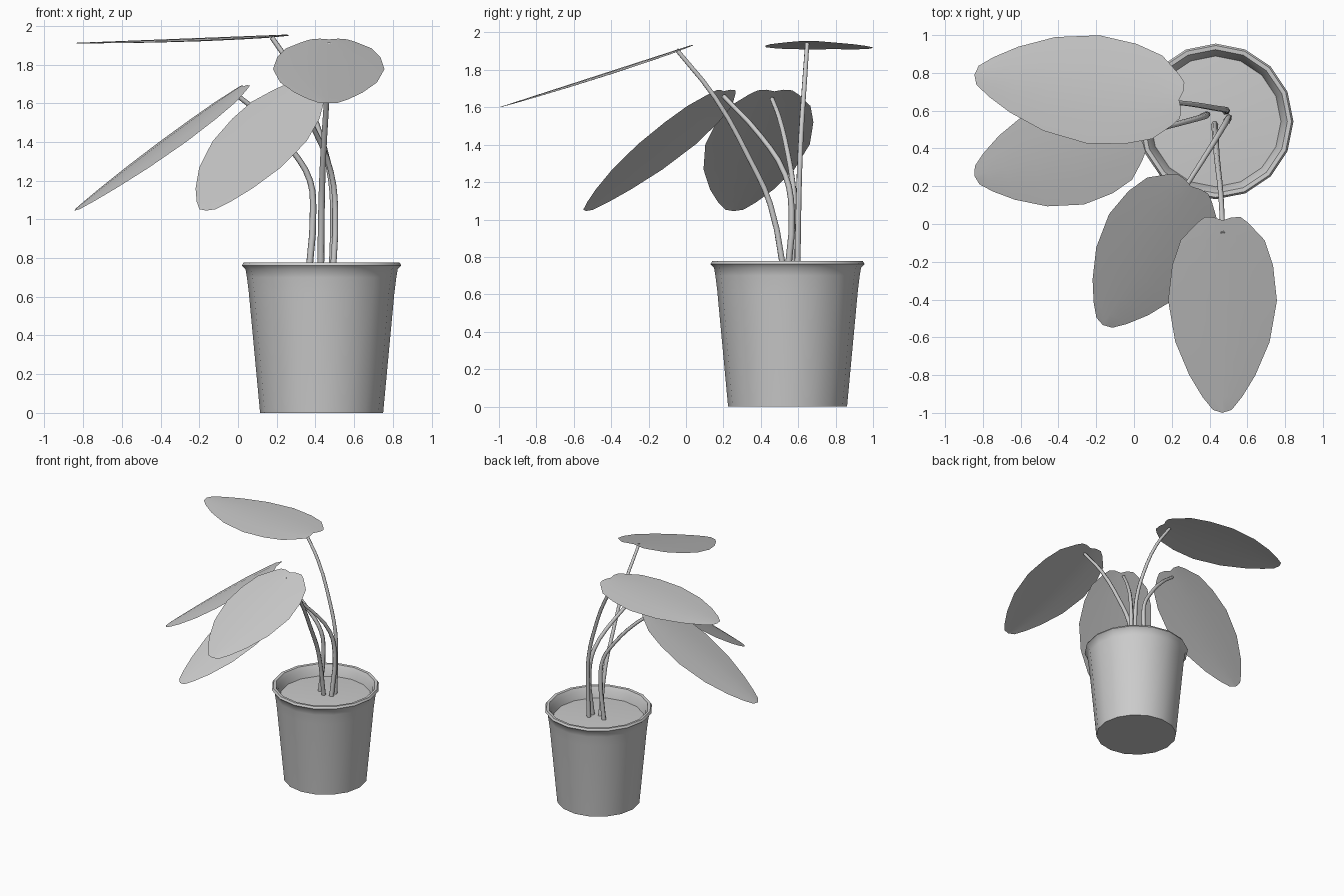
import bpy, bmesh, math
from mathutils import Vector

if "Cube" in bpy.data.objects:
    bpy.data.objects.remove(bpy.data.objects["Cube"])


def add_mesh(name, bm, angle=40):
    bmesh.ops.remove_doubles(bm, verts=bm.verts, dist=1e-4)
    me = bpy.data.meshes.new(name)
    bm.to_mesh(me)
    bm.free()
    ob = bpy.data.objects.new(name, me)
    bpy.context.collection.objects.link(ob)
    bpy.ops.object.select_all(action='DESELECT')
    ob.select_set(True)
    bpy.context.view_layer.objects.active = ob
    bpy.ops.object.shade_smooth_by_angle(angle=math.radians(angle))
    return ob


def lathe(name, profile, center, sides=16):
    bm = bmesh.new()
    rings = [[bm.verts.new((center[0] + r * math.cos(2 * math.pi * i / sides),
                            center[1] + r * math.sin(2 * math.pi * i / sides), z))
              for i in range(sides)] for r, z in profile]
    for a, b in zip(rings, rings[1:]):
        for i in range(sides):
            j = (i + 1) % sides
            bm.faces.new((a[i], a[j], b[j], b[i]))
    if profile[0][0] > 0:
        bm.faces.new(rings[0][::-1])
    bm.faces.new(rings[-1])
    return add_mesh(name, bm)


# Leaf outline: (position along the midrib, half width)
OUTLINE = [(0, .095), (.03, .135), (.12, .222), (.25, .267), (.43, .288),
           (.64, .25), (.81, .175), (.92, .105), (.985, .05), (1, 0)]


def leaf(name, base, tip):
    base, tip = Vector(base), Vector(tip)
    axis = tip - base
    side = Vector((-axis.y, axis.x, 0)).normalized()
    up = axis.cross(side).normalized()
    bm = bmesh.new()
    rows = []
    for k, (t, w) in enumerate(OUTLINE):
        row = []
        for u in (-1, -.5, 0, .5, 1):
            s = t + (.015 if k == 0 and u == 0 else 0)
            p = base + axis * s + side * (w * u) - up * (.016 * u * u * w / .288)
            row.append(bm.verts.new(p))
        rows.append(row)
    for a, b in zip(rows, rows[1:]):
        for i in range(4):
            bm.faces.new((a[i], b[i], b[i + 1], a[i + 1]))
    # weld the tip row before the zero-width faces are tidied
    bmesh.ops.remove_doubles(bm, verts=bm.verts, dist=1e-4)
    bmesh.ops.recalc_face_normals(bm, faces=bm.faces)
    if sum(f.normal.z for f in bm.faces) < 0:
        bmesh.ops.reverse_faces(bm, faces=bm.faces)
    return add_mesh(name, bm)


def stem(name, pts):
    cu = bpy.data.curves.new(name, 'CURVE')
    cu.dimensions = '3D'
    cu.bevel_depth = .018
    cu.bevel_resolution = 1
    cu.resolution_u = 3
    cu.use_fill_caps = True
    sp = cu.splines.new('BEZIER')
    sp.bezier_points.add(len(pts) - 1)
    for i, (bp, p) in enumerate(zip(sp.bezier_points, pts)):
        bp.co = p
        bp.handle_left_type = bp.handle_right_type = 'AUTO'
        bp.radius = 1 - .3 * i / (len(pts) - 1)
    ob = bpy.data.objects.new(name, cu)
    bpy.context.collection.objects.link(ob)


# Pot with flared rim, and the soil inside it
C = (.432, .543)
lathe("pot", [(.318, 0), (.376, .62), (.386, .70), (.393, .742), (.412, .762),
              (.402, .778), (.38, .776), (.362, .745), (.345, .685)][:9], C).data.update()
lathe("soil", [(.346, .69), (.20, .698), (.05, .70)], C)

# Stems
stem("stem_back", [(.485, .595, .68), (.492, .60, 1.0), (.482, .605, 1.2),
                   (.42, .615, 1.45), (.30, .635, 1.75), (.175, .648, 1.94)])
stem("stem_left", [(.362, .568, .68), (.388, .58, 1.05), (.372, .57, 1.2),
                   (.285, .545, 1.35), (.12, .50, 1.54), (-.01, .46, 1.645)])
stem("stem_front_left", [(.488, .54, .68), (.503, .565, 1.05), (.482, .53, 1.24),
                         (.40, .396, 1.45), (.275, .20, 1.66)])
stem("stem_front", [(.427, .53, .68), (.432, .45, 1.083), (.44, .342, 1.32),
                    (.46, .155, 1.653), (.47, -.05, 1.908)])

# Leaves
leaf("leaf_back", (.255, .655, 1.955), (-.845, .79, 1.912))
leaf("leaf_left", (.035, .475, 1.695), (-.845, .255, 1.045))
leaf("leaf_front_left", (.31, .21, 1.695), (-.165, -.535, 1.045))
leaf("leaf_front", (.47, .035, 1.935), (.467, -1.0, 1.60))
